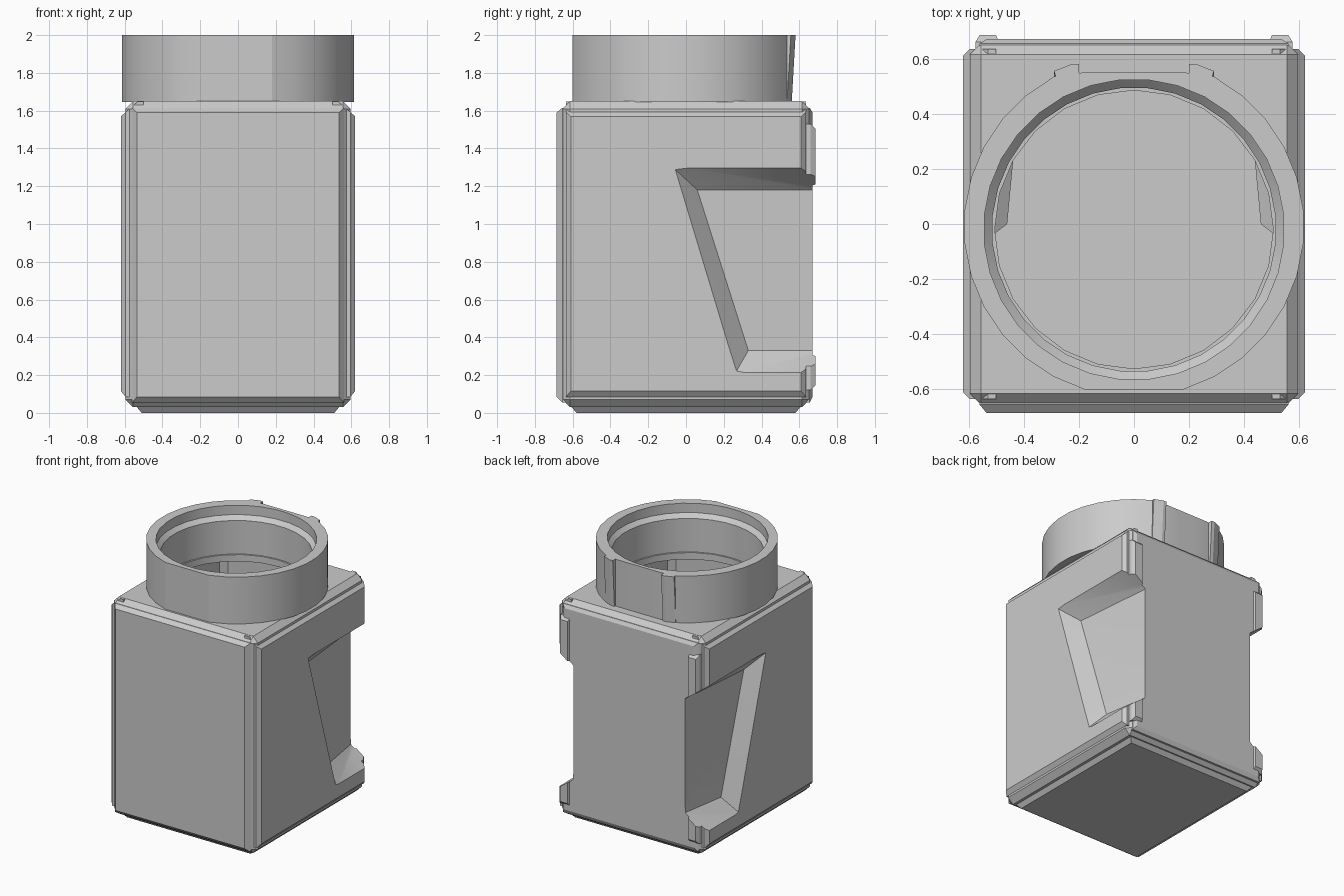
import bpy, bmesh, math
from itertools import product

if "Cube" in bpy.data.objects:
    bpy.data.objects.remove(bpy.data.objects["Cube"], do_unlink=True)

GREY = (0.6, 0.6, 0.6, 1)
mat = bpy.data.materials.new("plain grey")
mat.use_nodes = True
mat.diffuse_color = GREY
mat.node_tree.nodes["Principled BSDF"].inputs["Base Color"].default_value = GREY


def finish(bm, name):
    bmesh.ops.recalc_face_normals(bm, faces=bm.faces)
    mesh = bpy.data.meshes.new(name)
    bm.to_mesh(mesh)
    bm.free()
    mesh.materials.append(mat)
    ob = bpy.data.objects.new(name, mesh)
    bpy.context.collection.objects.link(ob)
    return ob


def hull(name, points):
    bm = bmesh.new()
    for p in points:
        bm.verts.new(p)
    res = bmesh.ops.convex_hull(bm, input=bm.verts)
    bmesh.ops.delete(bm, geom=[v for v in bm.verts if not v.link_faces], context="VERTS")
    bmesh.ops.dissolve_limit(bm, angle_limit=0.01, verts=bm.verts, edges=bm.edges)
    return finish(bm, name)


def chamfer_box(name, half, centre_z, c):
    pts = []
    for s in product((-1, 1), repeat=3):
        for keep in range(3):
            p = [s[i] * (half[i] - (0 if i == keep else c)) for i in range(3)]
            pts.append((p[0], p[1], p[2] + centre_z))
    return hull(name, pts)


def combine(a, b, op):
    mod = a.modifiers.new("join", "BOOLEAN")
    mod.operation, mod.solver, mod.object = op, "EXACT", b
    bpy.context.view_layer.update()
    dg = bpy.context.evaluated_depsgraph_get()
    mesh = bpy.data.meshes.new_from_object(a.evaluated_get(dg))
    a.modifiers.clear()
    a.data = mesh
    bpy.data.objects.remove(b, do_unlink=True)


def slab(rects):
    """Corner points of (axis, level, half width, low, high) rectangles."""
    pts = []
    for axis, level, w, lo, hi in rects:
        for u, v in product((-w, w), (lo, hi)):
            pts.append({"x": (level, u, v), "y": (u, level, v), "z": (u, v, level)}[axis])
    return pts


def grip(name, side, grow):
    """Tapered hand recess on one side, open to the back."""
    outer = [(-.08, 1.31), (.8, 1.31), (.8, .20), (.255, .20)]
    inner = [(.06, 1.18), (.64, 1.18), (.64, .33), (.33, .33)]
    pts = [(side * .64, y, z) for y, z in outer]
    pts += [(side * (.52 - grow), y, z) for y, z in inner]
    pts += [(side * (.46 - grow), .70, z) for z in (.33, 1.18)]
    if grow:
        pts = [(x, y - grow, z + math.copysign(grow, z - .75)) for x, y, z in pts]
    return hull(name, pts)


# Body core with raised panels on each face
body = chamfer_box("body", (.595, .655, .81), .84, .04)
for sy, depth in ((-1, .685), (1, .67)):
    combine(body, hull("panel", slab([
        ("y", sy * .5, .56, .055, 1.615), ("y", sy * .655, .56, .055, 1.615),
        ("y", sy * depth, .535, .085, 1.59)])), "UNION")
for sx in (-1, 1):
    combine(body, hull("side_panel", slab([
        ("x", sx * .5, .635, .085, 1.649), ("x", sx * .53, .635, .085, 1.649),
        ("x", sx * .595, .635, .085, 1.592), ("x", sx * .62, .61, .115, 1.57)])), "UNION")
    # Pads on the back corners above and below the grip
    for lo, hi in ((.12, .42), (1.1, 1.53)):
        pts = [(sx * x, y, z) for x, y, d in
               ((.49, .6, 0), (.575, .6, 0), (.575, .66, 0), (.49, .66, 0),
                (.50, .685, .025), (.56, .685, .025)) for z in (lo + d, hi - d)]
        combine(body, hull("corner_pad", pts), "UNION")
combine(body, hull("base", slab([
    ("z", .2, .535, -.605, .605), ("z", .03, .535, -.605, .605),
    ("z", 0, .51, -.58, .58)])), "UNION")

# Hand grips, then the hollow inside with the neck opening
for sx in (-1, 1):
    combine(body, grip("grip_cutter", sx, 0), "DIFFERENCE")
cavity = chamfer_box("cavity", (.55, .61, .77), .83, .04)
for sx in (-1, 1):
    combine(cavity, grip("grip_inner", sx, .06), "DIFFERENCE")
bm = bmesh.new()
bmesh.ops.create_cone(bm, cap_ends=True, segments=24, radius1=.505, radius2=.505, depth=.4)
bmesh.ops.translate(bm, verts=bm.verts, vec=(0, -.02, 1.65))
combine(cavity, finish(bm, "neck_opening"), "UNION")
combine(body, cavity, "DIFFERENCE")

# Neck ring: flattened front and back outside, stepped inside
N = 32
bm = bmesh.new()
rings = []
for r, z, cy in ((.617, 1.645, -.01), (.617, 2, -.01), (.545, 2, -.02),
                 (.545, 1.93, -.02), (.515, 1.9, -.02), (.515, 1.645, -.02)):
    ring = []
    for i in range(N):
        a = math.tau * (i + .5) / N
        y = cy + r * math.sin(a)
        ring.append(bm.verts.new((r * math.cos(a), min(max(y, -.6), .55), z)))
    rings.append(ring)
for k, ring in enumerate(rings):
    nxt = rings[(k + 1) % len(rings)]
    for i in range(N):
        j = (i + 1) % N
        bm.faces.new((ring[i], ring[j], nxt[j], nxt[i]))
neck = finish(bm, "neck_ring")

# Small ribs either side of the flat at the back of the neck
for sx, side in ((-1, "right"), (1, "left")):
    pts = [(sx * x, y, z) for z, out in ((1.65, .56), (2, .58))
           for x, y in ((.2, .53), (.2, out), (.225, out), (.29, out - .025), (.28, .52))]
    hull("neck_rib_" + side, pts)

for ob in (body, neck):
    bpy.ops.object.select_all(action="DESELECT")
    ob.select_set(True)
    bpy.context.view_layer.objects.active = ob
    bpy.ops.object.shade_smooth_by_angle(angle=math.radians(20))
